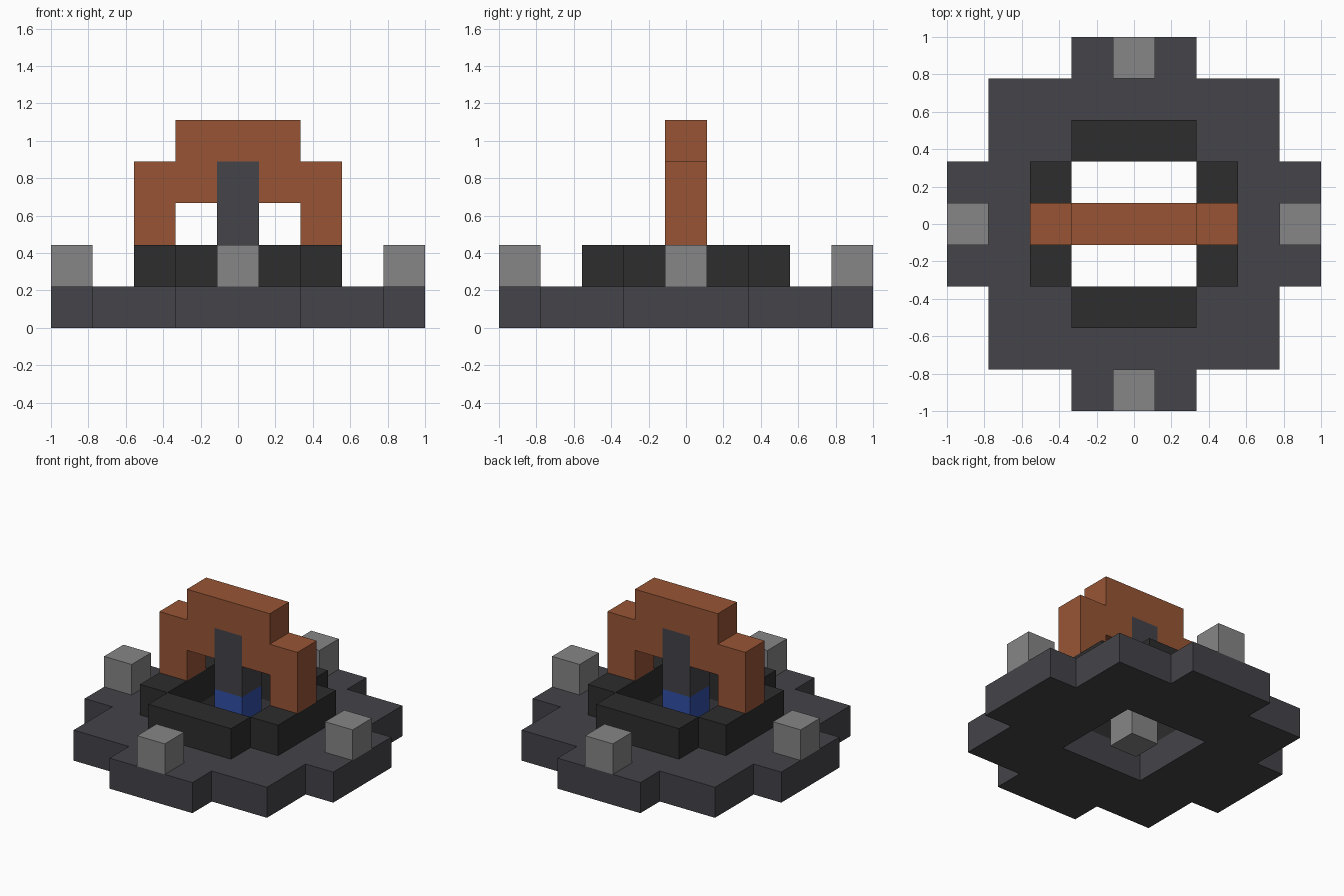
import bpy
import bmesh
import math
from mathutils import Vector

U = 2 / 9  # edge of one block

old = bpy.data.objects.get("Cube")
if old:
    bpy.data.objects.remove(old, do_unlink=True)


def material(name, rgb):
    m = bpy.data.materials.new(name)
    m.use_nodes = True
    m.diffuse_color = (*rgb, 1)
    m.node_tree.nodes["Principled BSDF"].inputs["Base Color"].default_value = (*rgb, 1)
    return m


slate = material("slate", (0.058, 0.058, 0.067))
black = material("black_stone", (0.026, 0.026, 0.026))
grey = material("light_grey", (0.238, 0.238, 0.238))
copper = material("copper", (0.314, 0.091, 0.036))
blue = material("blue", (0.031, 0.078, 0.386))


def blocks(name, cells, mat):
    """Join unit blocks into one shell, with no faces between neighbours."""
    cells = set(cells)
    bm = bmesh.new()
    for cell in cells:
        centre = Vector(cell) + Vector((0, 0, 0.5))
        for axis in range(3):
            for sign in (-1, 1):
                n = Vector((0, 0, 0))
                n[axis] = sign
                if tuple(int(c + d) for c, d in zip(cell, n)) in cells:
                    continue
                a = Vector((0, 0, 0))
                a[(axis + 1) % 3] = 1
                b = n.cross(a)
                corners = [(-1, -1), (1, -1), (1, 1), (-1, 1)]
                bm.faces.new([bm.verts.new((centre + (n + a * s + b * t) / 2) * U)
                              for s, t in corners])
    bmesh.ops.remove_doubles(bm, verts=bm.verts[:], dist=0.001)
    bmesh.ops.dissolve_limit(bm, angle_limit=math.radians(1),
                             verts=bm.verts[:], edges=bm.edges[:])
    mesh = bpy.data.meshes.new(name)
    bm.to_mesh(mesh)
    bm.free()
    mesh.materials.append(mat)
    obj = bpy.data.objects.new(name, mesh)
    bpy.context.collection.objects.link(obj)


def span(n):
    return range(-n, n + 1)


# Base plate: a square with a tab on each side and a square central opening
def in_base(x, y):
    far, near = max(abs(x), abs(y)), min(abs(x), abs(y))
    return 1 < far <= 3 or (far == 4 and near <= 1)


blocks("base_plate", [(x, y, 0) for x in span(4) for y in span(4) if in_base(x, y)], slate)

# Rim bars and corner pedestals on all four sides
for side, dx, dy in (("front", 0, -1), ("back", 0, 1), ("left", 1, 0), ("right", -1, 0)):
    bar = [(dx * 2 + dy * i, dy * 2 + dx * i, 1) for i in span(1)]
    blocks(side + "_rim_bar", bar, black)
    blocks(side + "_pedestal", [(dx * 4, dy * 4, 1)], grey)

# Stepped arch, with a gap for the hanging post
arch = [(x, 0, 4) for x in span(1)]
arch += [(x, 0, 3) for x in span(2) if x != 0]
arch += [(x, 0, 2) for x in (-2, 2)]
blocks("arch", arch, copper)

# Central column
blocks("hanging_post", [(0, 0, 2), (0, 0, 3)], slate)
blocks("blue_core", [(0, 0, 1)], blue)
blocks("core_foot", [(0, 0, 0)], grey)
